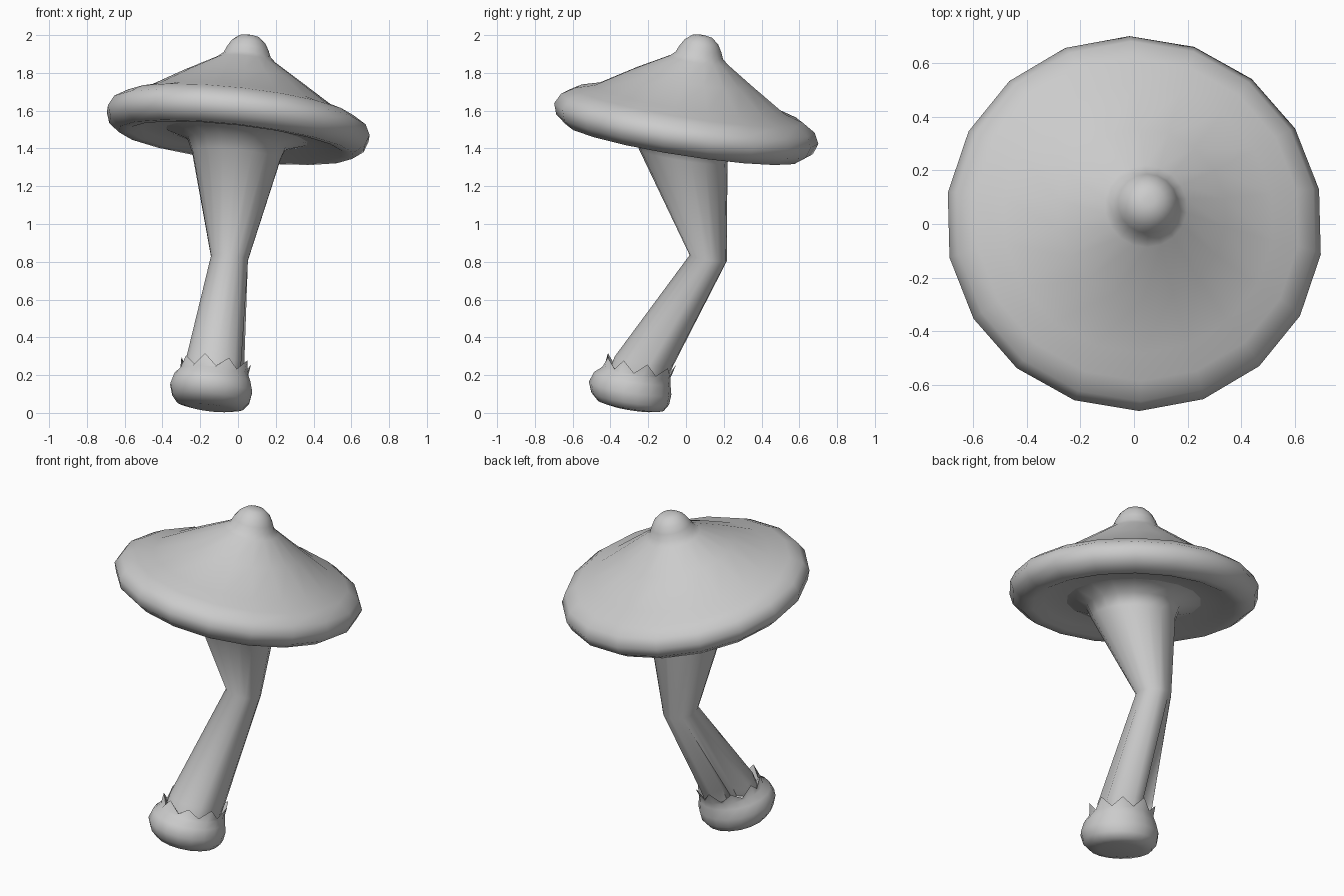
import bpy, bmesh, math
from mathutils import Vector

if "Cube" in bpy.data.objects:
    bpy.data.objects.remove(bpy.data.objects["Cube"])

SIDES = 18
AXIS = Vector((0.113, 0.157, 1.0)).normalized()      # shared lean of cap and bulb
ROT = Vector((0, 0, 1)).rotation_difference(AXIS)


def loft(name, rings, close_start=True, close_end=True, angle=60):
    """Skin tilted rings: (centre, radius, optional {vertex: (radius factor, lift)})."""
    bm = bmesh.new()
    loops = []
    for ring in rings:
        centre, radius = Vector(ring[0]), ring[1]
        tweak = ring[2] if len(ring) > 2 else {}
        loop = []
        for i in range(SIDES):
            a = math.radians(11 + i * 360 / SIDES)
            f, lift = tweak.get(i, (1, 0))
            p = Vector((math.cos(a) * radius * f, math.sin(a) * radius * f, lift))
            loop.append(bm.verts.new(centre + ROT @ p))
        loops.append(loop)
    for a, b in zip(loops, loops[1:]):
        for i in range(SIDES):
            j = (i + 1) % SIDES
            bm.faces.new((a[i], a[j], b[j], b[i]))
    if close_start:
        bm.faces.new(loops[0][::-1])
    if close_end:
        bm.faces.new(loops[-1])
    mesh = bpy.data.meshes.new(name)
    bm.to_mesh(mesh)
    bm.free()
    ob = bpy.data.objects.new(name, mesh)
    bpy.context.collection.objects.link(ob)
    bpy.ops.object.select_all(action='DESELECT')
    ob.select_set(True)
    bpy.context.view_layer.objects.active = ob
    bpy.ops.object.shade_smooth_by_angle(angle=math.radians(angle))
    return ob


# Cap: cone with a slightly off-centre knob and a rolled rim, open where the stem joins
cap_centre = Vector((0, 0, 1.522))
body = [
    (0.38, -0.055), (0.51, -0.066), (0.57, -0.088), (0.63, -0.092),
    (0.688, -0.048), (0.708, 0.01), (0.68, 0.065), (0.61, 0.108), (0.51, 0.138),
    (0.32, 0.256),
]
knob = [
    (0.155, 0.353), (0.127, 0.378), (0.112, 0.413), (0.09, 0.45), (0.055, 0.479),
    (0.02, 0.486),
]
shift = Vector((0.006, 0.012, 0))
loft("mushroom_cap",
     [(cap_centre + AXIS * v, r) for r, v in body]
     + [(cap_centre + AXIS * v + shift, r) for r, v in knob], close_start=False)

# Stem: bent at the middle, flared into the cap, grooved in the lower back
grooves = {5: (0.6, 0), 7: (0.45, 0), 17: (0.85, 0)}
loft("stem", [
    ((-0.135, -0.26, 0.18), 0.157, grooves),
    ((-0.12, -0.222, 0.275), 0.157, grooves),
    ((-0.045, 0.118, 0.82), 0.100),
    ((-0.01, -0.015, 1.36), 0.237),
    ((-0.008, -0.018, 1.43), 0.265),
    (cap_centre + AXIS * -0.055, 0.38),
], close_start=False, close_end=False, angle=85)

# Bulb: rounded base whose upper edge is torn into teeth
teeth = {i: (1.08, 0.048 + 0.01 * (i % 4 == 0)) for i in range(0, SIDES, 2)}
loft("torn_bulb", [
    ((-0.145, -0.288, 0.026), 0.12),
    ((-0.147, -0.292, 0.039), 0.178),
    ((-0.144, -0.295, 0.075), 0.208),
    ((-0.142, -0.296, 0.13), 0.221),
    ((-0.136, -0.285, 0.185), 0.205),
    ((-0.126, -0.262, 0.216), 0.183),
    ((-0.121, -0.247, 0.225), 0.174, teeth),
    ((-0.122, -0.247, 0.20), 0.15),
], angle=50)
